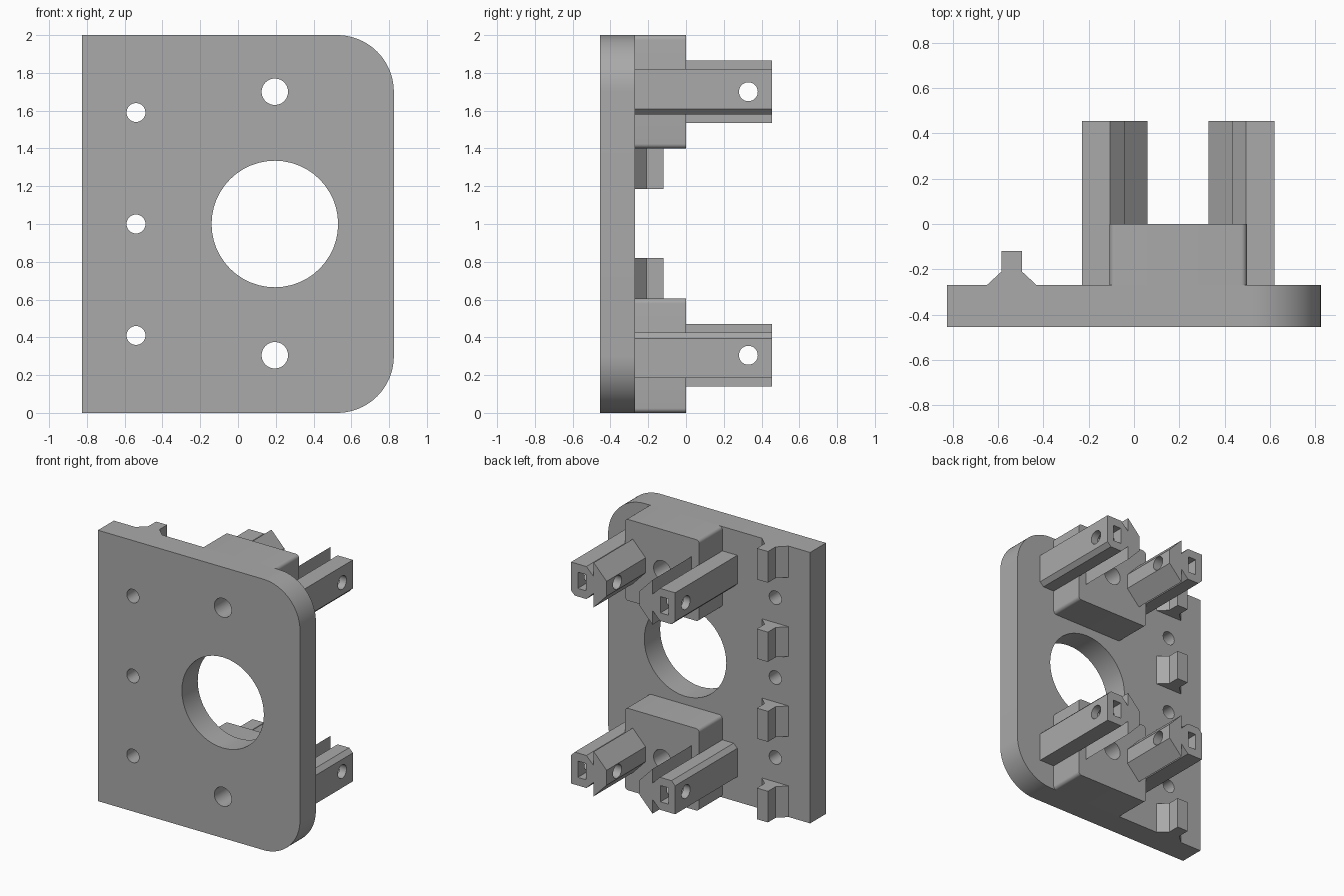
import bpy, bmesh, math

if "Cube" in bpy.data.objects:
    bpy.data.objects.remove(bpy.data.objects["Cube"])

grey = bpy.data.materials.new("plain_grey")
grey.diffuse_color = (0.4, 0.4, 0.4, 1)
grey.use_nodes = True
grey.node_tree.nodes["Principled BSDF"].inputs["Base Color"].default_value = grey.diffuse_color

PLACE = {"x": lambda a, b, t: (t, a, b),
         "y": lambda a, b, t: (a, t, b),
         "z": lambda a, b, t: (a, b, t)}


def prism(name, pts, axis, lo, hi):
    """Extrude a closed 2D outline along an axis."""
    bm = bmesh.new()
    face = bm.faces.new([bm.verts.new(PLACE[axis](a, b, lo)) for a, b in pts])
    ext = bmesh.ops.extrude_face_region(bm, geom=[face])
    bmesh.ops.translate(bm, vec=PLACE[axis](0, 0, hi - lo),
                        verts=[g for g in ext["geom"] if isinstance(g, bmesh.types.BMVert)])
    bmesh.ops.recalc_face_normals(bm, faces=bm.faces)
    mesh = bpy.data.meshes.new(name)
    bm.to_mesh(mesh)
    bm.free()
    mesh.materials.append(grey)
    ob = bpy.data.objects.new(name, mesh)
    bpy.context.collection.objects.link(ob)
    return ob


def arc(cx, cy, r, start, end, n):
    return [(cx + r * math.cos(math.radians(start + (end - start) * i / n)),
             cy + r * math.sin(math.radians(start + (end - start) * i / n)))
            for i in range(n + 1)]


def circle(cx, cy, r, n=48):
    return arc(cx, cy, r, 0, 360, n)[:-1]


def rect(x0, x1, z0, z1):
    return [(x0, z0), (x1, z0), (x1, z1), (x0, z1)]


def rounded(x0, x1, z0, z1, r, n=6):
    return (arc(x1 - r, z0 + r, r, -90, 0, n) + arc(x1 - r, z1 - r, r, 0, 90, n)
            + arc(x0 + r, z1 - r, r, 90, 180, n) + arc(x0 + r, z0 + r, r, 180, 270, n))


def cut(ob, *cutters):
    """Subtract the cutters, remove them, then smooth the round walls."""
    bpy.ops.object.select_all(action="DESELECT")
    bpy.context.view_layer.objects.active = ob
    ob.select_set(True)
    for c in cutters:
        mod = ob.modifiers.new("cut", "BOOLEAN")
        mod.operation, mod.solver, mod.object = "DIFFERENCE", "EXACT", c
        bpy.ops.object.modifier_apply(modifier=mod.name)
        bpy.data.objects.remove(c)
    bpy.ops.object.shade_smooth_by_angle(angle=math.radians(30))


BACK, CX = -0.27, 0.195          # rear face of the plate, bore centre line
LEVELS = ((1.70, 1), (0.305, -1))  # prong heights, direction away from the bore

# Face plate with two rounded corners and its holes
plate = prism("face_plate", [(-0.825, 0)] + arc(0.525, 0.3, 0.3, -90, 0, 20)
              + arc(0.525, 1.7, 0.3, 0, 90, 20) + [(-0.825, 2)], "y", -0.455, BACK)
holes = [(CX, 1.0, 0.335)] + [(CX, z, 0.07) for z, _ in LEVELS]
holes += [(-0.54, z, 0.05) for z in (0.41, 1.0, 1.59)]
cut(plate, *[prism("cutter", circle(*h), "y", -0.6, 0) for h in holes])

# Mounting blocks behind the plate
for name, z0, z1, zh in (("upper_block", 1.4, 2.0, 1.70), ("lower_block", 0.0, 0.605, 0.305)):
    block = prism(name, rounded(-0.108, 0.498, z0, z1, 0.025), "y", BACK, 0)
    cut(block, prism("cutter", circle(CX, zh, 0.07), "y", -0.5, 0.2))

# Arrow-shaped prongs: (distance from centre line, height), mirrored four ways
PRONG = [(0.135, -0.055), (0.135, 0.055), (0.24, 0.165), (0.24, 0.06), (0.30, 0.12),
         (0.425, 0.12), (0.425, -0.09), (0.395, -0.12), (0.30, -0.12),
         (0.24, -0.06), (0.24, -0.165)]
for zc, up in LEVELS:
    for side in (-1, 1):
        def put(pts):
            return [(CX + side * u, zc + up * w) for u, w in pts]
        name = ("upper" if up > 0 else "lower") + ("_right" if side > 0 else "_left") + "_prong"
        prong = prism(name, put(PRONG), "y", BACK, 0.455)
        pin = prism("cutter", circle(0.33, zc, 0.05, 32), "x", -0.5, 0.9)
        pocket = prism("cutter", put(rect(0.305, 0.37, -0.06, 0.06)), "y", 0.25, 0.6)
        cut(prong, pin, pocket)

# Broken guide rail along the left side
RAIL = [(-0.65, BACK), (-0.585, -0.21), (-0.585, -0.12),
        (-0.495, -0.12), (-0.495, -0.21), (-0.43, BACK)]
for i, (z0, z1) in enumerate(((0, 0.23), (0.595, 0.82), (1.185, 1.405), (1.77, 2))):
    prism(f"rail_segment_{i + 1}", RAIL, "z", z0, z1)
